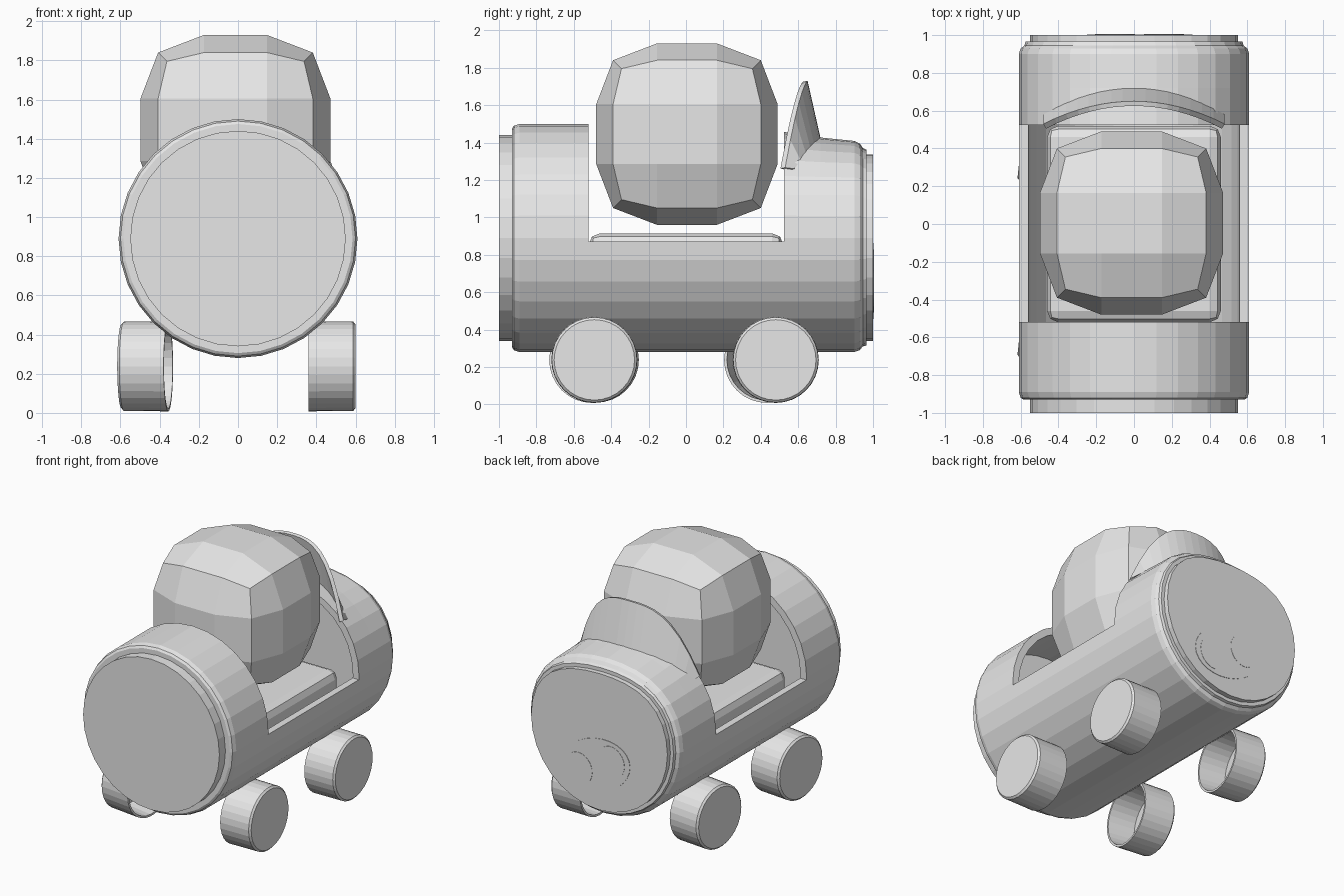
import bpy, bmesh, math
from mathutils import Matrix, Vector

if "Cube" in bpy.data.objects:
    bpy.data.objects.remove(bpy.data.objects["Cube"])

grey = bpy.data.materials.new("plain_grey")
grey.diffuse_color = (0.8, 0.8, 0.8, 1)
grey.use_nodes = True
grey.node_tree.nodes["Principled BSDF"].inputs["Base Color"].default_value = grey.diffuse_color


def make(name, bm, loc=(0, 0, 0), rot=(0, 0, 0)):
    bmesh.ops.recalc_face_normals(bm, faces=bm.faces)
    me = bpy.data.meshes.new(name)
    bm.to_mesh(me)
    bm.free()
    me.materials.append(grey)
    ob = bpy.data.objects.new(name, me)
    ob.location, ob.rotation_euler = loc, rot
    bpy.context.collection.objects.link(ob)
    return ob


def loft(bm, rings, closed=False):
    """Skin a list of point rings, with caps at both ends unless closed."""
    rows = [[bm.verts.new(p) for p in r] for r in rings]
    n = len(rows[0])
    pairs = list(zip(rows, rows[1:]))
    if closed:
        pairs.append((rows[-1], rows[0]))
    for a, b in pairs:
        for i in range(n):
            bm.faces.new((a[i], a[(i + 1) % n], b[(i + 1) % n], b[i]))
    if not closed:
        bm.faces.new(rows[0])
        bm.faces.new(rows[-1])
    return bm


def ring(y, r, flat=0.0, n=32):
    """Round section whose top is squashed by the flat amount."""
    pts = []
    for i in range(n):
        a = 2 * math.pi * i / n
        s = math.sin(a)
        pts.append((r * math.cos(a), y, 0.89 + r * s * (1 - flat * max(s, 0) ** 2)))
    return pts


def box(bm, lo, hi):
    size = Vector(hi) - Vector(lo)
    mid = (Vector(hi) + Vector(lo)) / 2
    bmesh.ops.create_cube(bm, size=1, matrix=Matrix.Translation(mid) @ Matrix.Diagonal((*size, 1)))
    return bm


def cut(ob, cutter):
    m = ob.modifiers.new("cut", 'BOOLEAN')
    m.operation, m.object, m.solver = 'DIFFERENCE', cutter, 'EXACT'
    bpy.context.view_layer.objects.active = ob
    bpy.ops.object.modifier_apply(modifier=m.name)
    bpy.data.objects.remove(cutter)


# Barrel body: stepped round end at -y, flattened end at +y
profile = [(-1, .55, 0), (-.93, .55, 0), (-.93, .585, 0), (-.92, .6, 0), (-.89, .61, 0),
           (.3, .61, 0), (.52, .61, .07), (.72, .61, .12), (.9, .61, .15), (.93, .6, .16),
           (.945, .58, .17), (.965, .575, .18), (.965, .55, .19), (1, .55, .19)]
body = make("body", loft(bmesh.new(), [ring(*p) for p in profile]))
cavity = [(-.88, .56, 0), (.3, .56, 0), (.52, .56, .07), (.86, .56, .16)]
cut(body, make("cavity_cutter", loft(bmesh.new(), [ring(*p) for p in cavity])))
cut(body, make("opening_cutter", box(bmesh.new(), (-1, -.52, .87), (1, .525, 1.8))))

# Seat block inside the opening
bm = box(bmesh.new(), (-.46, -.52, .5), (.46, .52, .915))
bmesh.ops.bevel(bm, geom=bm.edges[:], offset=.06, segments=2, profile=.5, affect='EDGES')
make("seat", bm)

# Rounded cube, three cells per side, with bulging faces
bm = bmesh.new()
bmesh.ops.create_cube(bm, size=2)
bmesh.ops.subdivide_edges(bm, edges=bm.edges[:], cuts=2, use_grid_fill=True)
for v in bm.verts:
    outer = [abs(c) > .9 for c in v.co]
    reach = {1: .485, 2: .395, 3: .35}[sum(outer)]
    v.co = [math.copysign(reach if o else .16, c) for c, o in zip(v.co, outer)]
make("rounded_cube", bm, (-.013, .005, 1.445))

# Curved visor rising from the body: outer and inner skins joined by rims
sections = []
N = 16
for i in range(N + 1):
    t = 2 * i / N - 1
    x = .48 * t
    y0 = .72 - .14 * t * t
    z0 = 1.42 - .16 * abs(t) ** 2.5
    h = max(.02, (1 - abs(t) ** 3.2))
    y1 = .65 - .12 * t * t
    z1 = z0 + .31 * h
    sections.append([(x, y0, z0), (x, y1, z1), (x * .97, y1 - .025, z1 - .005), (x * .97, y0 - .03, z0 - .01)])
make("visor", loft(bmesh.new(), sections))


# Cup wheels: closed outside, hollow towards the middle
def wheel(name, x, y, side, yaw):
    rows = []
    for d, r in [(.12, .20), (.12, .215), (.108, .228), (-.12, .23), (-.12, .215), (.08, .205)]:
        rows.append([(side * d, r * math.cos(2 * math.pi * k / 32), r * math.sin(2 * math.pi * k / 32))
                     for k in range(32)])
    make(name, loft(bmesh.new(), rows), (x, y, .238), (0, 0, yaw))


wheel("front_right_wheel", .48, -.49, 1, 0)
wheel("back_right_wheel", .48, .48, 1, 0)
wheel("front_left_wheel", -.475, -.49, -1, math.radians(-6))
wheel("back_left_wheel", -.475, .445, -1, math.radians(-6))


# Thin oval plates on the flattened end
def oval(name, x, z, rx, rz, roll, y, depth):
    rows = [[(rx * math.cos(2 * math.pi * k / 28), d, rz * math.sin(2 * math.pi * k / 28))
             for k in range(28)] for d in (-.002, depth)]
    make(name, loft(bmesh.new(), rows), (x, y, z), (0, roll, 0))


roll = math.radians(20)
oval("snout_plate", .03, .66, .29, .19, roll, 1, .003)
for s, name in ((1, "left_dot"), (-1, "right_dot")):
    oval(name, .03 + s * .13, .66 - s * .055, .105, .115, roll, 1.003, .002)
